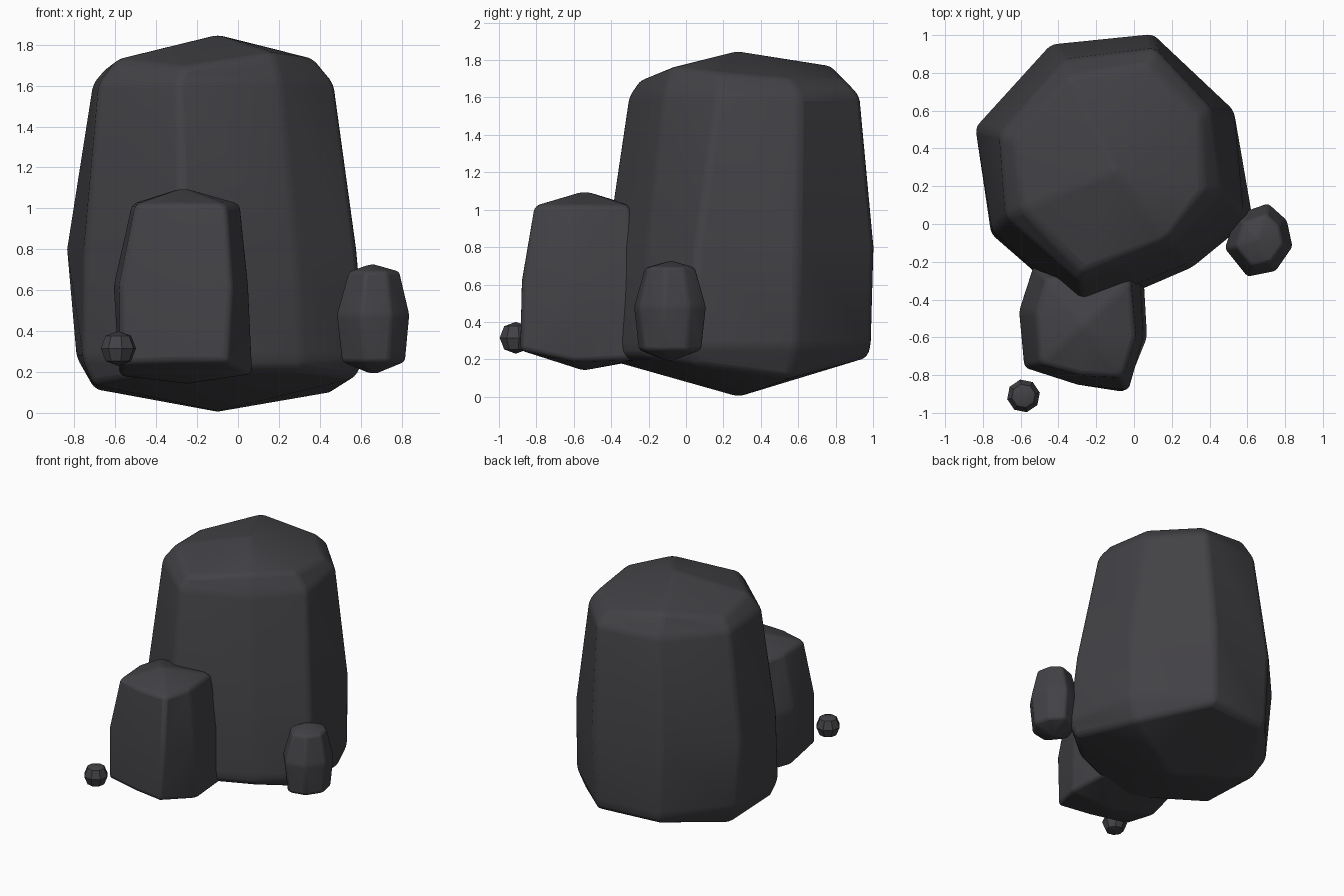
import bpy, bmesh, math
from mathutils import Vector

if "Cube" in bpy.data.objects:
    bpy.data.objects.remove(bpy.data.objects["Cube"])

stone = bpy.data.materials.new("dark_stone")
stone.diffuse_color = (0.055, 0.053, 0.06, 1)
stone.use_nodes = True
stone.node_tree.nodes["Principled BSDF"].inputs["Base Color"].default_value = stone.diffuse_color


def scaled(ring, s, z):
    """Copy of a ring shrunk about its own centre, at height z."""
    pts = [Vector(p[:2]) for p in ring[1]]
    c = sum(pts, Vector((0, 0))) / len(pts)
    return (z, [tuple(c + (p - c) * s) for p in pts])


def rock(name, rings, bottom, top, bevel):
    """Loft rings of (z, outline) between two apex points, then soften the edges.
    An outline point may carry its own z."""
    bm = bmesh.new()
    loops = [[bm.verts.new(p if len(p) == 3 else (*p, z)) for p in pts] for z, pts in rings]
    n = len(loops[0])
    lo, hi = bm.verts.new(bottom), bm.verts.new(top)
    for i in range(n):
        j = (i + 1) % n
        for a, b in zip(loops, loops[1:]):
            bm.faces.new((a[i], a[j], b[j], b[i]))
        bm.faces.new((lo, loops[0][j], loops[0][i]))
        bm.faces.new((hi, loops[-1][i], loops[-1][j]))
    bmesh.ops.recalc_face_normals(bm, faces=bm.faces)
    me = bpy.data.meshes.new(name)
    bm.to_mesh(me)
    bm.free()
    ob = bpy.data.objects.new(name, me)
    bpy.context.collection.objects.link(ob)
    me.materials.append(stone)
    if bevel:
        m = ob.modifiers.new("soft_edges", 'BEVEL')
        m.width, m.segments = bevel, 3
        m.limit_method, m.angle_limit = 'ANGLE', math.radians(14)
    bpy.ops.object.select_all(action='DESELECT')
    bpy.context.view_layer.objects.active = ob
    ob.select_set(True)
    bpy.ops.object.shade_smooth_by_angle(angle=math.radians(35))
    return ob


# Main boulder: eight-sided, tapering upwards, keel-shaped underside, ridged top
rim = (.21, [(-.70, .46, .115), (-.41, .92), (.08, .97), (.46, .56, .1),
             (.57, .04, .17), (.3, -.22), (-.27, -.46), (-.71, -.03, .14)])
base = (.27, [(-.79, .5), (-.42, .94), (.08, .99), (.53, .59),
              (.63, .03), (.31, -.23), (-.27, -.48), (-.76, -.05)])
mid = (.8, [(-.84, .51), (-.44, .95), (.1, 1.005), (.53, .6),
            (.58, .06), (.28, -.21), (-.27, -.43), (-.75, -.04)])
crown = (1.61, [(-.71, .48), (-.37, .87), (.11, .93), (.41, .61),
                (.47, .17), (.21, -.12), (-.29, -.31), (-.68, .04)])
brow = (1.7, [(-.64, .45, 1.69), (-.34, .78, 1.77), (.08, .84), (.35, .56),
              (.37, .18, 1.73), (.17, -.08, 1.76), (-.27, -.25, 1.69), (-.59, .08, 1.73)])
rock("main_boulder", [rim, base, mid, crown, brow],
     (-.1, .28, 0), (-.1, .28, 1.85), .03)

# Upright rock leaning on the front
f_base = (.25, [(-.58, -.47, .18), (-.58, -.76, .24), (-.3, -.85), (-.05, -.89),
                (.07, -.6, .19), (.05, -.25, .2), (-.53, -.22, .2)])
f_mid = (.62, [(-.61, -.46), (-.58, -.76), (-.3, -.85), (-.03, -.88),
               (.05, -.6), (.03, -.25), (-.53, -.22)])
f_top = (1.02, [(-.52, -.47), (-.5, -.74), (-.28, -.8), (-.06, -.81),
                (.01, -.6), (-.02, -.3), (-.46, -.28)])
rock("front_rock", [f_base, f_mid, f_top], (-.25, -.55, .14), (-.27, -.54, 1.1), .025)

# Small rock on the right side
s_mid = (.48, [(.71, .11), (.81, .02), (.84, -.12), (.75, -.25), (.6, -.28), (.48, -.13), (.54, .05)])
rock("side_rock",
     [scaled(s_mid, .87, .25), s_mid, scaled(s_mid, .7, .69)],
     (.66, -.09, .185), (.65, -.08, .73), .016)

# Pebble in front
octagon = (.315, [(-.585 + .088 * math.cos(k * math.pi / 4 + .2),
                   -.91 + .088 * math.sin(k * math.pi / 4 + .2)) for k in range(8)])
rock("pebble", [scaled(octagon, .72, .253), octagon, scaled(octagon, .72, .377)],
     (-.585, -.91, .23), (-.585, -.91, .4), 0)
